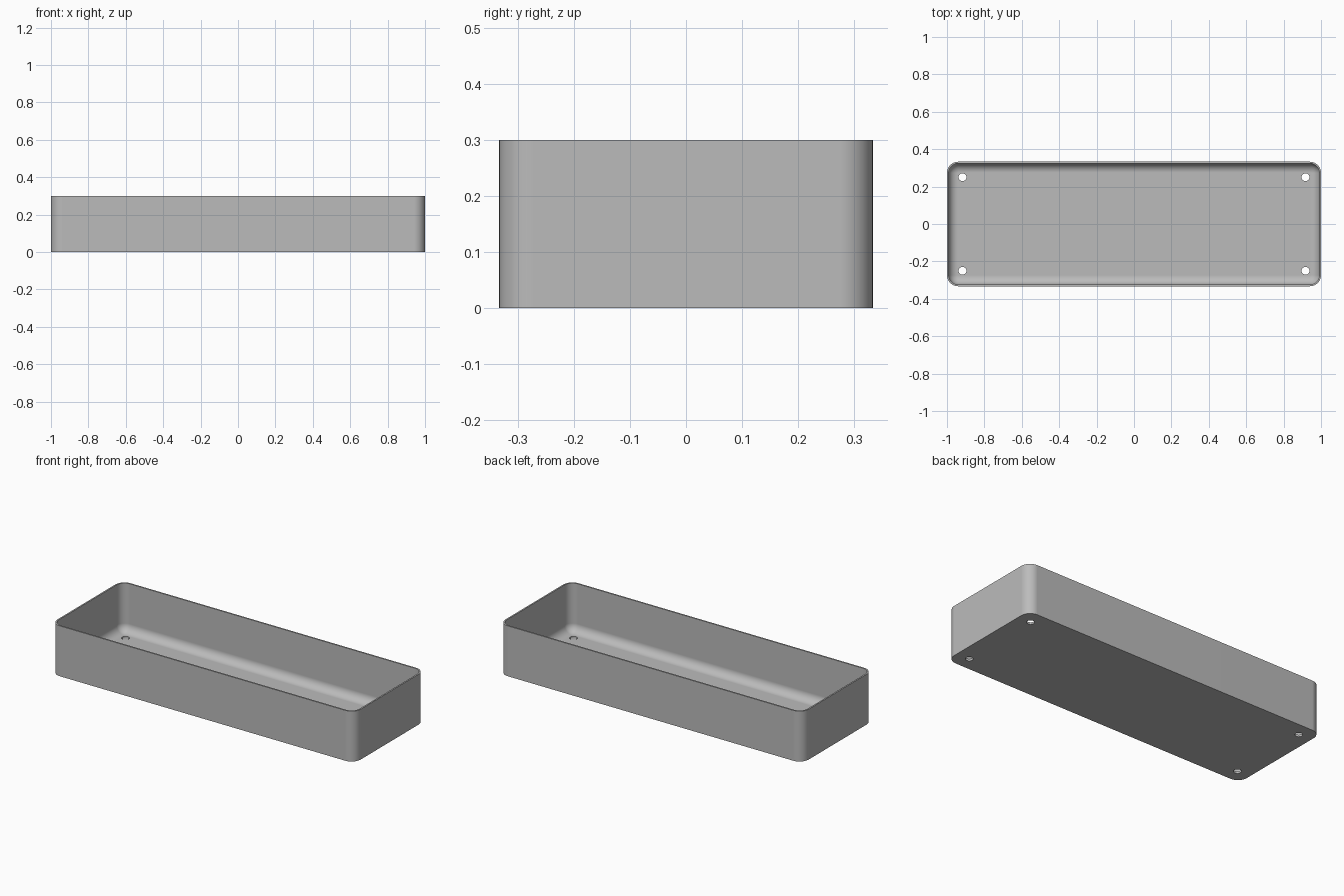
import bpy, bmesh, math

old = bpy.data.objects.get("Cube")
if old:
    bpy.data.objects.remove(old, do_unlink=True)

HALF_X, HALF_Y, HEIGHT = 1.0, 0.333, 0.3
WALL, FLOOR, CORNER = 0.009, 0.012, 0.06
FILLET = 0.049
STEPS = 10

grey = bpy.data.materials.new("plain grey")
grey.use_nodes = True
colour = (0.5, 0.5, 0.5, 1)
grey.diffuse_color = colour
grey.node_tree.nodes["Principled BSDF"].inputs["Base Color"].default_value = colour


def ring(bm, inset, z):
    """Rounded rectangle, shrunk by inset."""
    verts = []
    r = CORNER - inset
    for quarter, (sx, sy) in enumerate([(1, 1), (-1, 1), (-1, -1), (1, -1)]):
        for i in range(STEPS + 1):
            a = (quarter + i / STEPS) * math.pi / 2
            verts.append(bm.verts.new((sx * (HALF_X - CORNER) + r * math.cos(a),
                                       sy * (HALF_Y - CORNER) + r * math.sin(a), z)))
    return verts


# Tray shell: outside wall, rim, inside wall, then the curve into the floor
profile = [(0, 0), (0, HEIGHT), (WALL, HEIGHT)]
for i in range(STEPS + 1):
    a = i / STEPS * math.pi / 2
    profile.append((WALL + FILLET * (1 - math.cos(a)),
                    FLOOR + FILLET * (1 - math.sin(a))))

bm = bmesh.new()
rings = [ring(bm, inset, z) for inset, z in profile]
for low, high in zip(rings, rings[1:]):
    for i in range(len(low)):
        j = (i + 1) % len(low)
        bm.faces.new((low[i], low[j], high[j], high[i]))
bm.faces.new(rings[-1])
bm.faces.new(rings[0][::-1])
bmesh.ops.recalc_face_normals(bm, faces=bm.faces)
mesh = bpy.data.meshes.new("tray")
bm.to_mesh(mesh)
bm.free()
mesh.materials.append(grey)
tray = bpy.data.objects.new("tray", mesh)
bpy.context.collection.objects.link(tray)

# Four screw holes through the floor
for sx in (-1, 1):
    for sy in (-1, 1):
        bpy.ops.mesh.primitive_cylinder_add(vertices=32, radius=0.021, depth=0.2,
                                            location=(sx * 0.917, sy * 0.25, 0))
        cutter = bpy.context.object
        cutter.name = "hole_cutter"
        cutter.hide_render = True
        cutter.data.materials.append(grey)
        cut = tray.modifiers.new("hole", 'BOOLEAN')
        cut.operation = 'DIFFERENCE'
        cut.solver = 'EXACT'
        cut.object = cutter
        bpy.ops.object.select_all(action='DESELECT')
        tray.select_set(True)
        bpy.context.view_layer.objects.active = tray
        bpy.ops.object.modifier_apply(modifier=cut.name)
        bpy.data.objects.remove(cutter, do_unlink=True)

# Smooth curves with crisp rim and flat floor
bpy.ops.object.shade_smooth_by_angle(angle=math.radians(30))
weighted = tray.modifiers.new("flat floor shading", 'WEIGHTED_NORMAL')
weighted.keep_sharp = True
